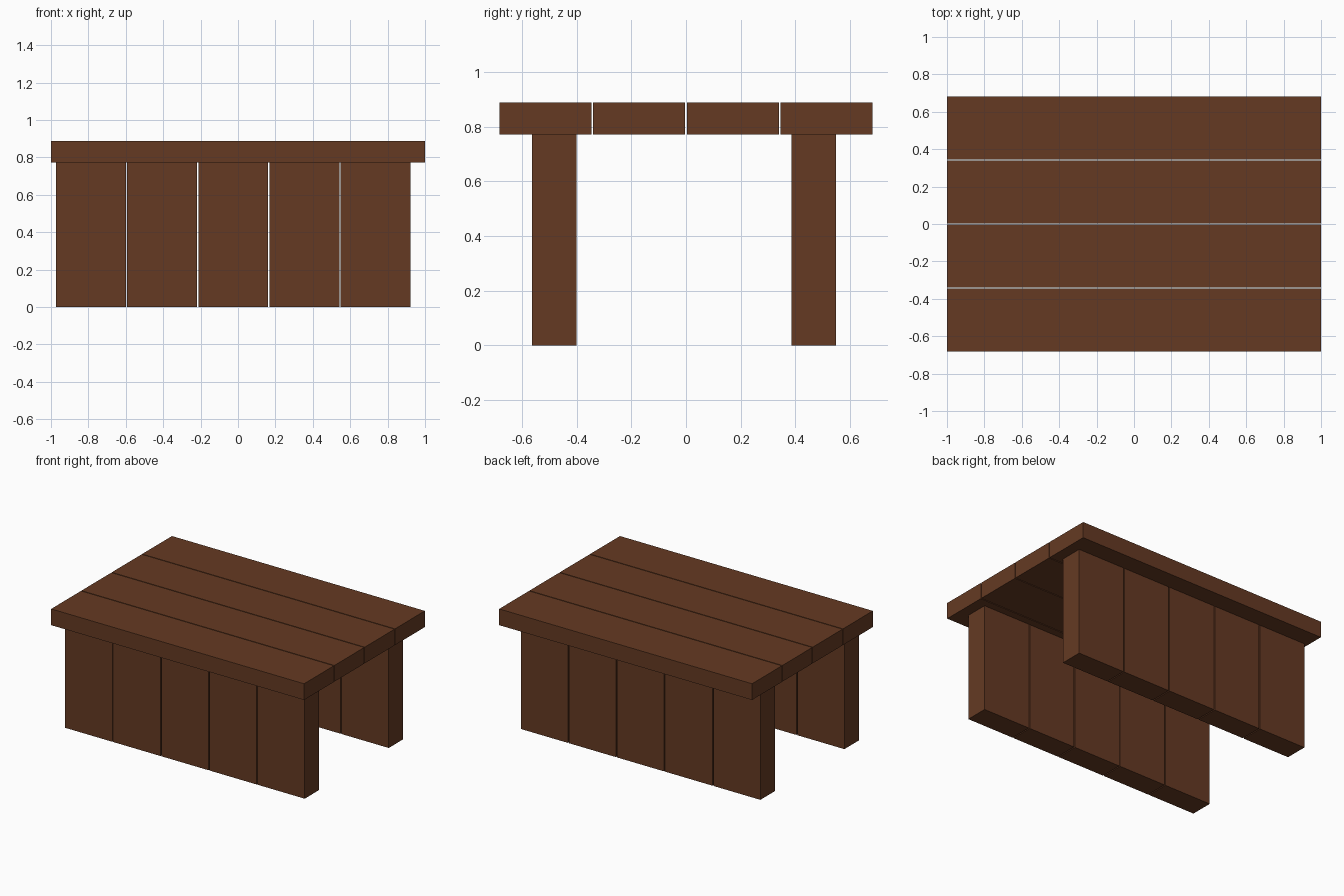
import bpy

if "Cube" in bpy.data.objects:
    bpy.data.objects.remove(bpy.data.objects["Cube"])

# one brown wood colour
wood = bpy.data.materials.new("brown wood")
wood.diffuse_color = (0.130, 0.0423, 0.0165, 1.0)
wood.use_nodes = True
wood.node_tree.nodes["Principled BSDF"].inputs["Base Color"].default_value = wood.diffuse_color


def plank(name, x0, x1, y0, y1, z0, z1):
    """Box spanning the given limits."""
    bpy.ops.mesh.primitive_cube_add(
        size=1, location=((x0 + x1) / 2, (y0 + y1) / 2, (z0 + z1) / 2))
    ob = bpy.context.object
    ob.name = name
    ob.scale = (x1 - x0, y1 - y0, z1 - z0)
    bpy.ops.object.transform_apply(location=False, rotation=False, scale=True)
    ob.data.materials.append(wood)


TOP, UNDER = 0.888, 0.772

# table top: four long planks with narrow gaps
for i in range(4):
    y = -0.682 + i * 0.3425
    plank(f"top_plank_{i + 1}", -1, 1, y, y + 0.3365, UNDER, TOP)

# two side walls of five upright planks each
for side, y in (("front", -0.563), ("back", 0.386)):
    for i in range(5):
        x = -0.973 + i * 0.3805
        plank(f"{side}_leg_plank_{i + 1}", x, x + 0.373, y, y + 0.163, 0, UNDER)
